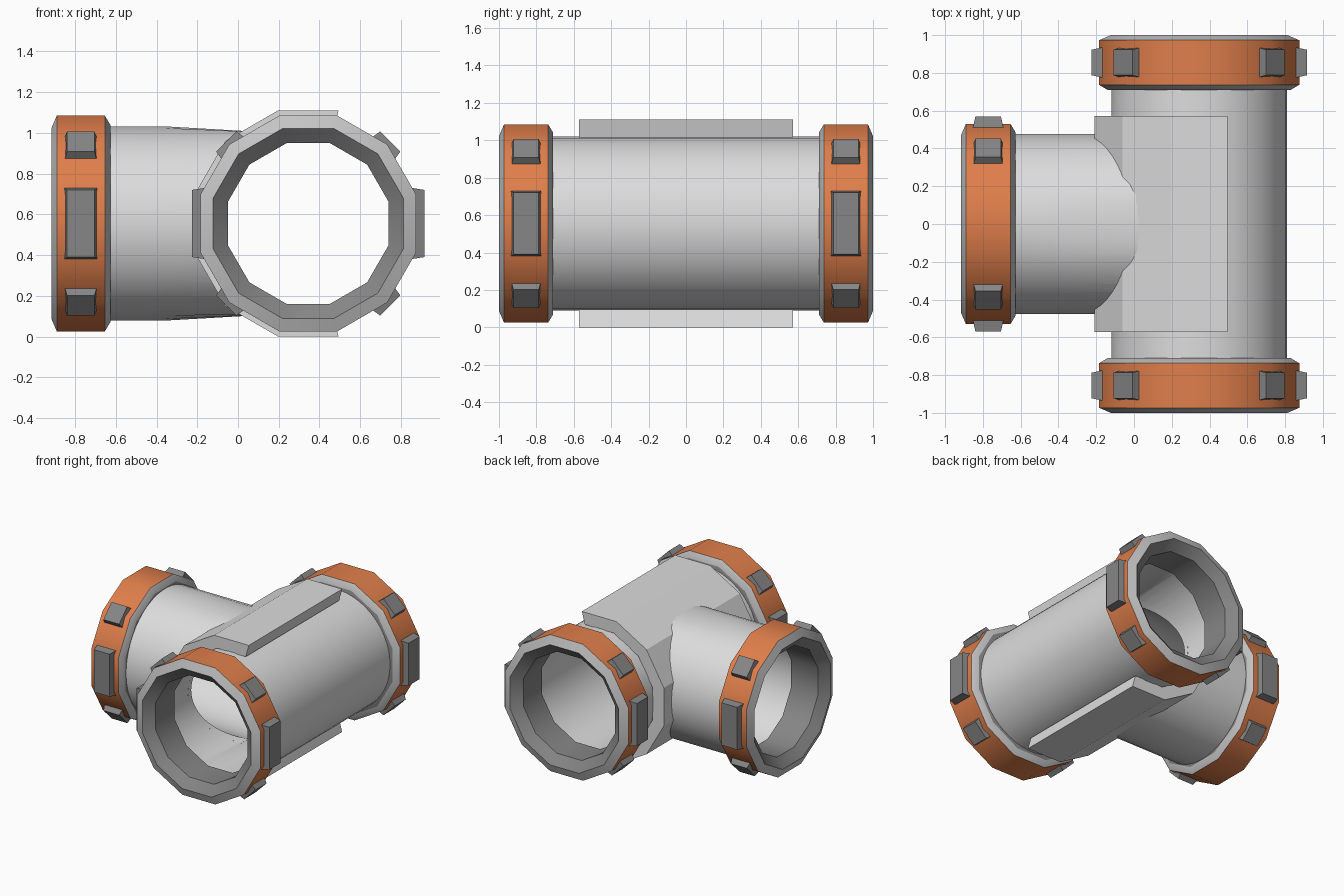
import bpy, bmesh, math
from mathutils import Vector, Matrix

cube = bpy.data.objects.get("Cube")
if cube:
    bpy.data.objects.remove(cube, do_unlink=True)


def material(name, r, g, b):
    m = bpy.data.materials.new(name)
    m.use_nodes = True
    m.diffuse_color = (r, g, b, 1)
    m.node_tree.nodes["Principled BSDF"].inputs["Base Color"].default_value = (r, g, b, 1)
    return m


LIGHT = material("light grey", 0.72, 0.72, 0.72)
RIM = material("rim grey", 0.56, 0.56, 0.56)
ORANGE = material("orange", 0.74, 0.21, 0.07)
DARK = material("dark grey", 0.24, 0.24, 0.24)

CX, CZ = 0.345, 0.555          # main pipe axis
PIPE, BRANCH, BORE = 0.465, 0.478, 0.44
MAIN = Vector((CX, 0, CZ))


def frame(origin, axis):
    """Local z runs along the axis, local y points up."""
    z, y = Vector(axis), Vector((0, 0, 1))
    rot = Matrix((y.cross(z), y, z)).transposed()
    return Matrix.Translation(origin) @ rot.to_4x4()


def finish(name, bm, mats, matrix, smooth=None):
    bmesh.ops.recalc_face_normals(bm, faces=bm.faces[:])
    bm.transform(matrix)
    mesh = bpy.data.meshes.new(name)
    bm.to_mesh(mesh)
    bm.free()
    for m in mats:
        mesh.materials.append(m)
    ob = bpy.data.objects.new(name, mesh)
    bpy.context.collection.objects.link(ob)
    if smooth:
        soften(ob, smooth)
    return ob


def select(ob):
    bpy.ops.object.select_all(action='DESELECT')
    ob.select_set(True)
    bpy.context.view_layer.objects.active = ob


def soften(ob, degrees):
    select(ob)
    bpy.ops.object.shade_smooth_by_angle(angle=math.radians(degrees))


def lathe(profile, sides, bands=None, start=0.0, count=None):
    """Revolve a closed (flat radius, height) profile; count < sides gives a capped arc."""
    bm = bmesh.new()
    step = math.tau / sides
    full = count is None
    n = sides if full else count + 1
    grow = 1 / math.cos(step / 2) if sides < 20 else 1
    rings = []
    for i in range(n):
        a = start + step * (i + 0.5)
        rings.append([bm.verts.new((r * grow * math.cos(a), r * grow * math.sin(a), h))
                      for r, h in profile])
    k = len(profile)
    for i in range(n if full else n - 1):
        a, b = rings[i], rings[(i + 1) % n]
        for j in range(k):
            f = bm.faces.new((a[j], b[j], b[(j + 1) % k], a[(j + 1) % k]))
            f.material_index = bands[j] if bands else 0
    if not full:
        bm.faces.new(rings[0])
        bm.faces.new(rings[-1])
    return bm


def tube(outer, inner, low, high):
    return [(outer, low), (outer, high), (inner, high), (inner, low)]


def cutter(name, matrix, low, high):
    bm = bmesh.new()
    bmesh.ops.create_cone(bm, cap_ends=True, segments=48, radius1=BORE, radius2=BORE,
                          depth=high - low)
    bmesh.ops.translate(bm, verts=bm.verts[:], vec=(0, 0, (low + high) / 2))
    ob = finish(name, bm, [LIGHT], matrix)
    ob.hide_render = True
    return ob


def cut(ob, tool):
    mod = ob.modifiers.new("bore", 'BOOLEAN')
    mod.operation = 'DIFFERENCE'
    mod.solver = 'EXACT'
    mod.object = tool
    select(ob)
    bpy.ops.object.modifier_apply(modifier=mod.name)


along = frame(MAIN, (0, -1, 0))
side = frame(MAIN, (-1, 0, 0))

# Main pipe
main_pipe = finish("main_pipe", lathe(tube(PIPE, BORE, -0.86, 0.86), 48), [LIGHT], along)

# Half sleeve wrapped round the branch side of the main pipe
sleeve = finish("half_sleeve",
                lathe(tube(0.555, PIPE - 0.005, -0.573, 0.573), 12,
                      start=math.radians(60), count=7), [LIGHT], along)

# Branch pipe, flattened a little above and below where it enters the sleeve
profile = [(BRANCH, 0.15), (BRANCH, 0.705), (BRANCH, 1.1), (BORE, 1.1), (BORE, 0.15)]
bm = lathe(profile, 48)
for v in bm.verts:
    if v.co.z < 0.5:
        v.co.y = max(-0.445, min(0.445, v.co.y))
branch_pipe = finish("branch_pipe", bm, [LIGHT], side)

# Hollow out the junction
main_bore = cutter("main_bore_cutter", along, -0.95, 0.95)
branch_bore = cutter("branch_bore_cutter", side, 0.0, 1.2)
cut(main_pipe, branch_bore)
cut(sleeve, branch_bore)
cut(branch_pipe, main_bore)
for tool in (main_bore, branch_bore):
    bpy.data.objects.remove(tool, do_unlink=True)
soften(main_pipe, 28)
soften(branch_pipe, 28)
soften(sleeve, 10)


def lug(name, matrix, angle, width):
    """Tapered grip block standing on a collar."""
    bm = bmesh.new()
    bmesh.ops.create_cube(bm, size=1)
    for v in bm.verts:
        out = v.co.x > 0
        taper = 0.0 if out else 0.025
        v.co = Vector((0.57 if out else 0.49,
                       v.co.y * (width + taper),
                       v.co.z * (0.135 + taper * 1.4)))
    finish(name, bm, [DARK], matrix @ Matrix.Rotation(angle, 4, 'Z'))


def collar(name, centre, axis):
    m = frame(centre, axis)
    ring = [(0.485, -0.145), (0.53, -0.118), (0.53, 0.118), (0.467, 0.145),
            (0.395, 0.085), (0.395, -0.145)]
    finish(name + "_collar", lathe(ring, 12, bands=[1, 0, 1, 2, 2, 2]),
           [ORANGE, RIM, DARK], m, smooth=31)
    for i, deg in enumerate((0, 45, 135, 180, 225, 315)):
        lug(f"{name}_lug_{i + 1}", m, math.radians(deg), 0.33 if deg % 180 == 0 else 0.14)


# Collars on the three open ends
collar("front", Vector((CX, -0.855, CZ)), (0, -1, 0))
collar("back", Vector((CX, 0.855, CZ)), (0, 1, 0))
collar("branch", Vector((-0.772, 0, CZ)), (-1, 0, 0))
